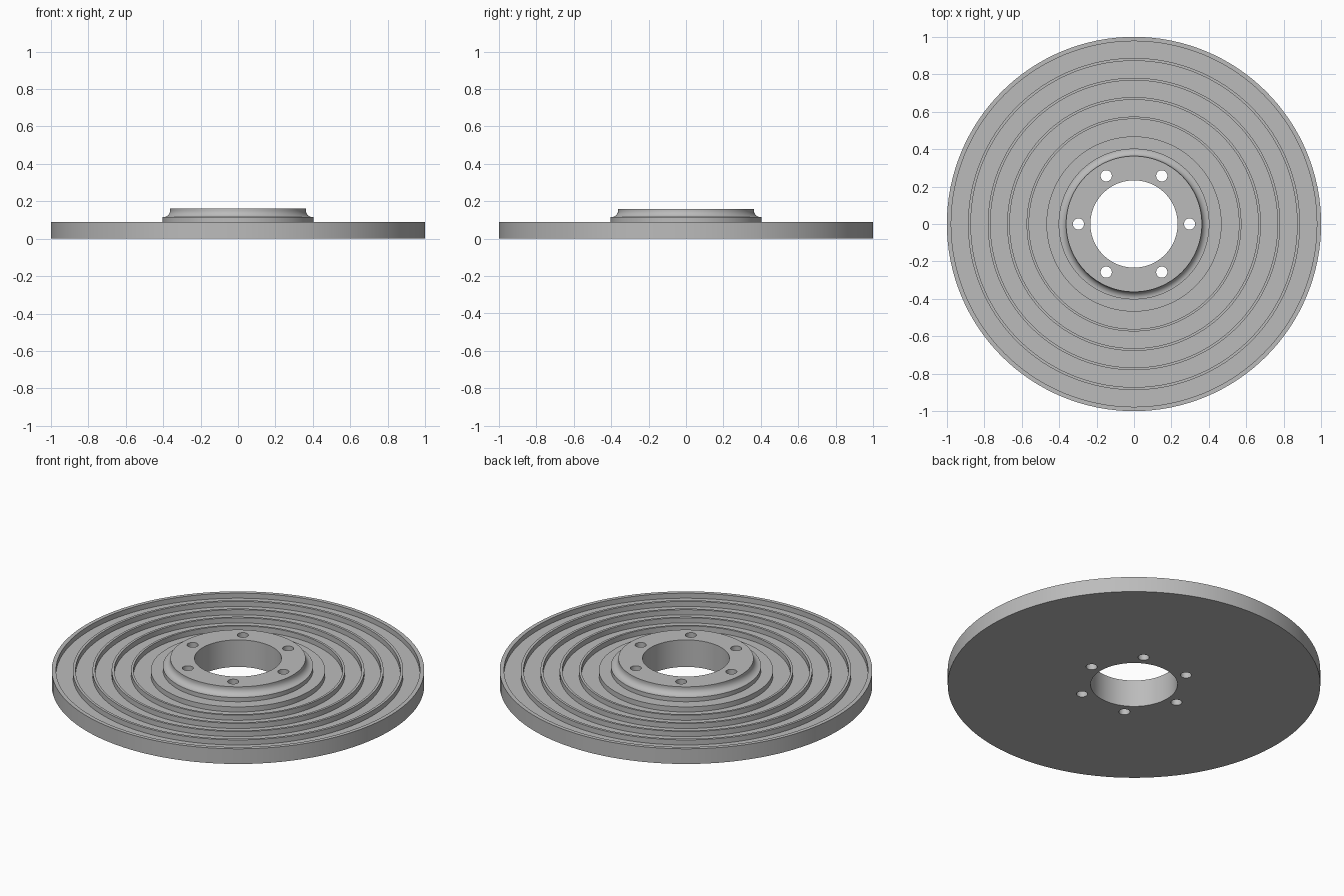
import bpy, bmesh, math

if "Cube" in bpy.data.objects:
    bpy.data.objects.remove(bpy.data.objects["Cube"], do_unlink=True)

SEG = 128
BORE, RIM, TOP, FLOOR = 0.233, 1.0, 0.09, 0.06
HUB_R, NECK_R, STEP_Z, HUB_TOP = 0.403, 0.363, 0.115, 0.16

metal = bpy.data.materials.new("grey metal")
metal.use_nodes = True
grey = (0.5, 0.5, 0.5, 1)
metal.diffuse_color = grey
metal.node_tree.nodes["Principled BSDF"].inputs["Base Color"].default_value = grey


def add_mesh(name, bm):
    bmesh.ops.recalc_face_normals(bm, faces=bm.faces)
    mesh = bpy.data.meshes.new(name)
    bm.to_mesh(mesh)
    bm.free()
    obj = bpy.data.objects.new(name, mesh)
    bpy.context.collection.objects.link(obj)
    mesh.materials.append(metal)
    return obj


def lathe(name, profile):
    """Revolve a closed (radius, height) outline around z."""
    bm = bmesh.new()
    rings = []
    for i in range(SEG):
        a = 2 * math.pi * i / SEG
        rings.append([bm.verts.new((r * math.cos(a), r * math.sin(a), z)) for r, z in profile])
    n = len(profile)
    for i in range(SEG):
        a, b = rings[i], rings[(i + 1) % SEG]
        for j in range(n):
            k = (j + 1) % n
            bm.faces.new((a[j], b[j], b[k], a[k]))
    return add_mesh(name, bm)


# Outline: underside, outer rim, then wide grooves between thin ribs
profile = [(BORE, 0), (RIM, 0), (RIM, TOP)]
for outer, inner in [(0.977, 0.887), (0.872, 0.781), (0.767, 0.678), (0.664, 0.574), (0.561, 0.468)]:
    profile += [(outer, TOP), (outer, FLOOR), (inner, FLOOR), (inner, TOP)]

# Raised hub with a concave fillet
profile += [(HUB_R, TOP), (HUB_R, STEP_Z)]
fillet = HUB_R - NECK_R - 0.004
for i in range(9):
    a = math.pi / 2 * i / 8
    profile.append((NECK_R + fillet * (1 - math.sin(a)), STEP_Z + fillet * (1 - math.cos(a))))
profile += [(NECK_R, HUB_TOP), (BORE, HUB_TOP)]
disc = lathe("grooved_disc", profile)

# Six bolt holes through the hub
bm = bmesh.new()
for i in range(6):
    a = math.pi / 3 * i
    hole = bmesh.ops.create_cone(bm, cap_ends=True, segments=32, radius1=0.03, radius2=0.03, depth=0.6)
    bmesh.ops.translate(bm, verts=hole["verts"], vec=(0.297 * math.cos(a), 0.297 * math.sin(a), 0.08))
cutter = add_mesh("bolt_hole_cutter", bm)

bpy.context.view_layer.objects.active = disc
cut = disc.modifiers.new("bolt holes", "BOOLEAN")
cut.operation = "DIFFERENCE"
cut.solver = "EXACT"
cut.object = cutter
bpy.ops.object.modifier_apply(modifier=cut.name)
bpy.data.objects.remove(cutter, do_unlink=True)

# Smooth round surfaces with sharp edges
bpy.ops.object.select_all(action="DESELECT")
disc.select_set(True)
bpy.ops.object.shade_smooth_by_angle(angle=math.radians(30))
